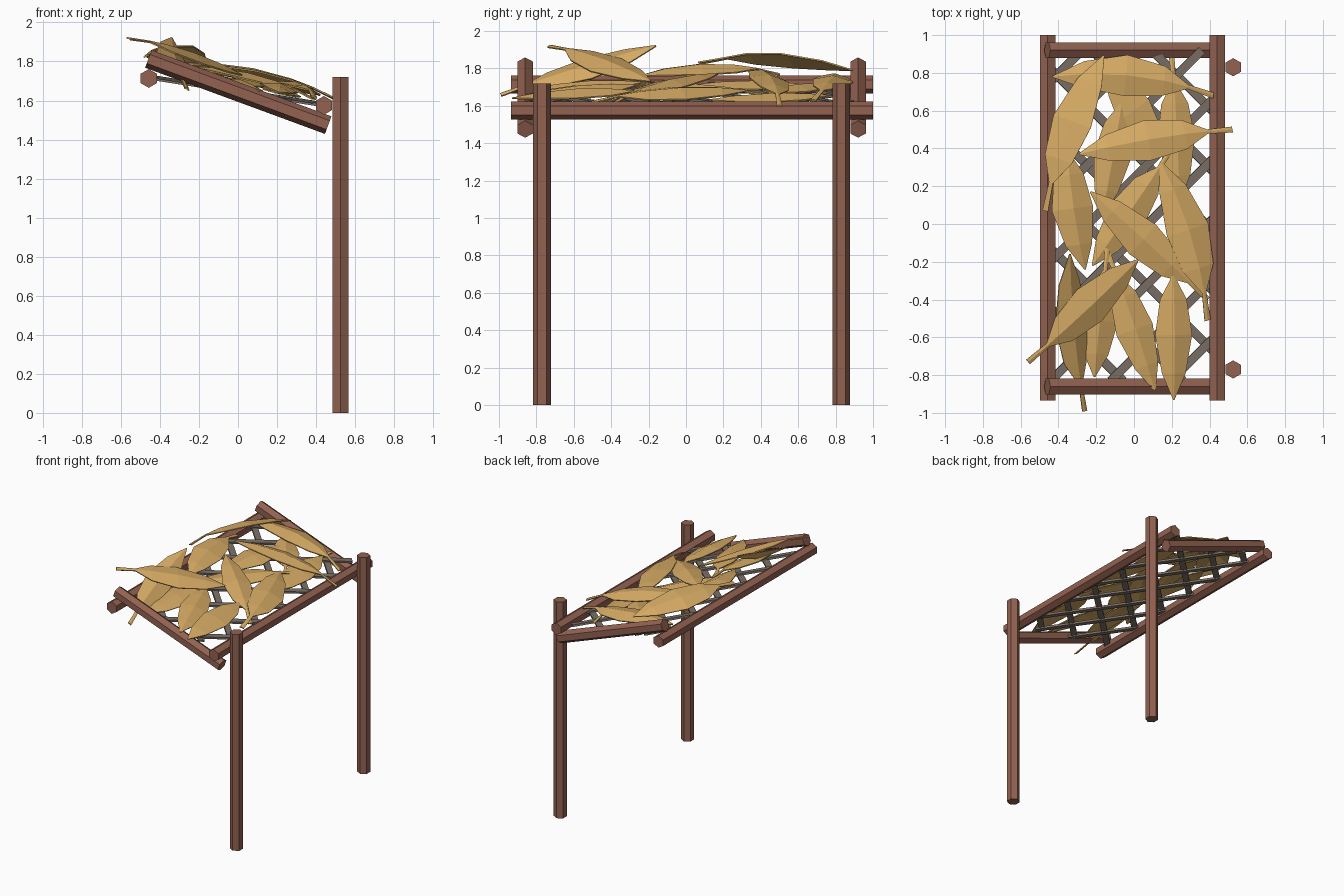
import bpy, bmesh, math
from mathutils import Vector, Matrix

if "Cube" in bpy.data.objects:
    bpy.data.objects.remove(bpy.data.objects["Cube"])


def material(name, rgb):
    m = bpy.data.materials.new(name)
    m.diffuse_color = (*rgb, 1)
    m.use_nodes = True
    m.node_tree.nodes["Principled BSDF"].inputs["Base Color"].default_value = m.diffuse_color
    return m


WOOD = material("red_brown_wood", (0.29, 0.122, 0.083))
SLAT = material("grey_slat", (0.20, 0.165, 0.135))
LEAF = material("dry_leaf", (0.68, 0.41, 0.13))


def finish(name, bm, mat):
    bmesh.ops.recalc_face_normals(bm, faces=bm.faces)
    me = bpy.data.meshes.new(name)
    bm.to_mesh(me)
    bm.free()
    me.materials.append(mat)
    ob = bpy.data.objects.new(name, me)
    bpy.context.collection.objects.link(ob)
    return ob


def prism(bm, a, b, ring):
    """Closed bar from a to b; ring is a list of offsets around the axis."""
    ends = [[bm.verts.new(Vector(p) + o) for o in ring] for p in (a, b)]
    n = len(ring)
    for i in range(n):
        j = (i + 1) % n
        bm.faces.new((ends[0][i], ends[0][j], ends[1][j], ends[1][i]))
    bm.faces.new(ends[0])
    bm.faces.new(ends[1])


def pole(name, a, b, ref, r=0.048):
    """Six-sided pole with one corner pointing along ref."""
    bm = bmesh.new()
    d = (Vector(b) - Vector(a)).normalized()
    u = Vector(ref) - d * d.dot(Vector(ref))
    u.normalize()
    v = d.cross(u)
    ring = [(u * math.cos(k * math.pi / 3) + v * math.sin(k * math.pi / 3)) * r
            for k in range(6)]
    prism(bm, a, b, ring)
    finish(name, bm, WOOD)


# Upright posts
pole("front_post", (0.525, -0.77, 0), (0.525, -0.77, 1.72), (0, 1, 0))
pole("back_post", (0.525, 0.83, 0), (0.525, 0.83, 1.72), (0, 1, 0))

# Long rails and sloping end rails
pole("low_rail", (0.44, -0.935, 1.575), (0.44, 1, 1.575), (0, 0, 1))
pole("high_rail", (-0.457, -0.935, 1.713), (-0.457, 1, 1.713), (0, 0, 1))
for name, y in (("front_end_rail", -0.86), ("back_end_rail", 0.92)):
    pole(name, (-0.459, y, 1.813), (0.462, y, 1.474), (0, 0, 1))


# Diagonal lattice lying in the plane of the two long rails
def deck(x):
    return 1.648 - 0.158 * x


bm = bmesh.new()
STEP, X, Y0, Y1 = 0.317, 0.43, -0.83, 0.92
normal = Vector((0.158, 0, 1)).normalized()
for s, first in ((1, 0.245), (-1, 0.064)):
    for k in range(-4, 5):
        c = first + k * STEP                      # line y = s*x + c
        lo, hi = sorted(((Y0 - c) * s, (Y1 - c) * s))
        x0, x1 = max(-X, lo), min(X, hi)
        if x1 - x0 < 0.08:
            continue
        a, b = (Vector((x, s * x + c, deck(x))) + normal * 0.005 * s for x in (x0, x1))
        side = (b - a).cross(normal).normalized() * 0.023
        up = normal * 0.008
        prism(bm, a, b, [side + up, up - side, -side - up, side - up])
finish("lattice", bm, SLAT)

# Leaf outline: (position along leaf, half width as a share of the maximum)
OUTLINE = [(0, 0.14), (0.17, 0.10), (0.32, 0.72), (0.56, 1.0), (0.82, 0.64), (1, 0.03)]


def leaf(name, stem, tip, half=0.105, arch=0.04, bend=0.0, roll=0.0):
    bm = bmesh.new()
    stem, tip = Vector(stem), Vector(tip)
    d = tip - stem
    axis = d.normalized()
    side = Matrix.Rotation(math.radians(roll), 3, axis) @ axis.cross(Vector((0, 0, 1))).normalized()
    n = side.cross(axis)
    rows = []
    for t, w in OUTLINE:
        q = 4 * t * (1 - t)
        p = stem + d * t + n * arch * q + side * bend * q
        w *= half
        rows.append([bm.verts.new(p - side * w - n * w * 0.25), bm.verts.new(p),
                     bm.verts.new(p + side * w - n * w * 0.25)])
    for r, q in zip(rows, rows[1:]):
        for i in (0, 1):
            bm.faces.new((r[i], r[i + 1], q[i + 1], q[i]))
    ob = finish(name, bm, LEAF)
    sol = ob.modifiers.new("thickness", "SOLIDIFY")
    sol.thickness = 0.008
    sol.offset = 0


# Top layer of leaves
leaf("leaf_high_back", (-0.47, 0.07, 1.83), (-0.16, 0.89, 1.79), 0.11, 0.07, -0.02, -20)
leaf("leaf_back", (0.42, 0.68, 1.63), (-0.43, 0.78, 1.76), 0.108, 0.06, 0.05, 4)
leaf("leaf_cross", (0.52, 0.50, 1.60), (-0.29, 0.37, 1.79), 0.108, 0.06, 0.01, 8)
leaf("leaf_right", (0.39, -0.51, 1.62), (0.14, 0.33, 1.68), 0.118, 0.05, 0.03, 16)
leaf("leaf_centre", (0.39, -0.40, 1.61), (-0.23, 0.17, 1.77), 0.105, 0.04, 0, 6)
leaf("leaf_front_cross", (-0.56, -0.73, 1.92), (0.02, -0.19, 1.73), 0.11, 0.03, 0, 18)
leaf("leaf_front_left", (-0.26, -0.99, 1.66), (-0.34, -0.16, 1.92), 0.10, 0.0, -0.02, 32)
leaf("leaf_left", (-0.36, 0.50, 1.77), (-0.26, -0.24, 1.76), 0.112, 0.05, 0.03, -14)

# Lower layer of leaves
leaf("leaf_front_right", (0.20, -0.15, 1.66), (0.21, -0.93, 1.64), 0.10, 0.04, 0, -14)
leaf("leaf_front_centre", (-0.14, -0.15, 1.70), (0.11, -0.88, 1.65), 0.103, 0.035, 0, -14)
leaf("leaf_front_middle", (-0.14, -0.13, 1.71), (-0.21, -0.81, 1.69), 0.105, 0.03, 0.01, -14)
leaf("leaf_under_back", (0.20, 0.88, 1.64), (0.24, 0.12, 1.63), 0.10, 0.03, 0, -12)
leaf("leaf_under_centre", (0.20, 0.40, 1.66), (-0.22, -0.22, 1.70), 0.105, 0.03, 0, -8)
leaf("leaf_under_middle", (0.17, 0.35, 1.65), (-0.14, 0.80, 1.71), 0.10, 0.03, 0, 8)
leaf("leaf_under_left", (-0.05, 0.75, 1.69), (-0.17, 0.05, 1.71), 0.10, 0.03, 0, -12)
